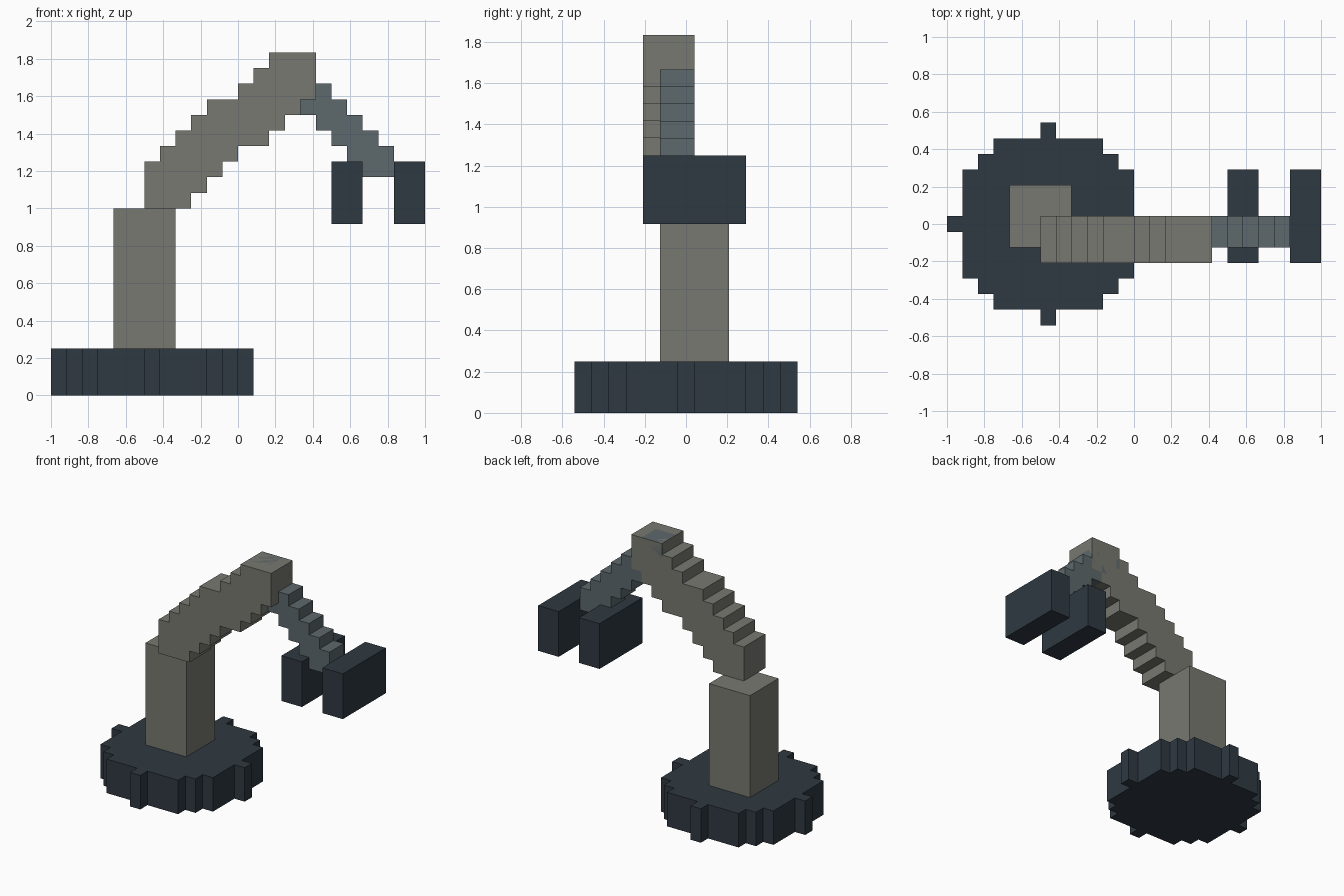
import bpy, bmesh, math

if "Cube" in bpy.data.objects:
    bpy.data.objects.remove(bpy.data.objects["Cube"])

U = 1 / 12  # one block of the model


def material(name, rgb):
    m = bpy.data.materials.new(name)
    m.diffuse_color = (*rgb, 1)
    m.use_nodes = True
    m.node_tree.nodes["Principled BSDF"].inputs["Base Color"].default_value = m.diffuse_color
    return m


DARK = material("dark_slate", (0.028, 0.041, 0.054))
WARM = material("warm_grey", (0.19, 0.19, 0.165))
COOL = material("cool_grey", (0.11, 0.14, 0.15))


def prism(name, outline, axis, lo, hi, mat):
    """Extrude a block-unit outline along 'y' (x,z outline) or 'z' (x,y outline)."""
    pts = []
    for p in outline:
        if not pts or p != pts[-1]:
            pts.append(p)
    if pts[0] == pts[-1]:
        pts.pop()
    place = (lambda a, b: (a * U, lo * U, b * U)) if axis == 'y' else (lambda a, b: (a * U, b * U, lo * U))
    step = (0, (hi - lo) * U, 0) if axis == 'y' else (0, 0, (hi - lo) * U)
    bm = bmesh.new()
    face = bm.faces.new([bm.verts.new(place(a, b)) for a, b in pts])
    ext = bmesh.ops.extrude_face_region(bm, geom=[face], use_keep_orig=True)
    bmesh.ops.translate(bm, vec=step, verts=[v for v in ext["geom"] if isinstance(v, bmesh.types.BMVert)])
    bmesh.ops.recalc_face_normals(bm, faces=bm.faces)
    mesh = bpy.data.meshes.new(name)
    bm.to_mesh(mesh)
    bm.free()
    mesh.materials.append(mat)
    obj = bpy.data.objects.new(name, mesh)
    bpy.context.collection.objects.link(obj)
    return obj


def rect(x0, x1, y0, y1):
    return [(x0, y0), (x1, y0), (x1, y1), (x0, y1)]


def stairs(path, s, flip=1):
    """Outline of an s-by-s square stepped up along path; flip=-1 mirrors x."""
    up, down = [], []
    for i, (x, z) in enumerate(path):
        if i:
            up.append((x, path[i - 1][1] + s))
            down.append((path[i - 1][0] + s, z))
        up.append((x, z + s))
        if i + 1 < len(path):
            down.append((x + s, z))
    ex, ez = path[-1]
    pts = [path[0]] + up + [(ex + s, ez + s), (ex + s, ez)] + down[::-1]
    return [(flip * x, z) for x, z in pts]


# Stepped round base, radius 6 blocks
right, left = [], []
for d in range(-6, 7):
    w = math.isqrt(36 - d * d) + 0.5
    for e in (d - 0.5, d + 0.5):
        right.append((-5.5 + w, e))
        left.append((-5.5 - w, e))
prism("base", right + left[::-1], 'z', 0, 3, DARK)

# Column
prism("column", rect(-8, -4, -1.5, 2.5), 'z', 3, 12, WARM)

# Upper arm rising to the elbow
upper = [(-6, 12), (-5, 13), (-4, 14), (-3, 15), (-2, 16), (-1, 16), (0, 17), (1, 18), (2, 19)]
prism("upper_arm", stairs(upper, 3), 'y', -2.5, 0.5, WARM)

# Forearm falling to the gripper (mirrored stairs)
fore = [(-10 + i, 14 + i) for i in range(7)]
prism("forearm", stairs(fore, 2, -1), 'y', -1.5, 0.5, COOL)

# Gripper jaws
for name, x in (("inner_jaw", 6), ("outer_jaw", 10)):
    prism(name, rect(x, x + 2, -2.5, 3.5), 'z', 11, 15, DARK)
